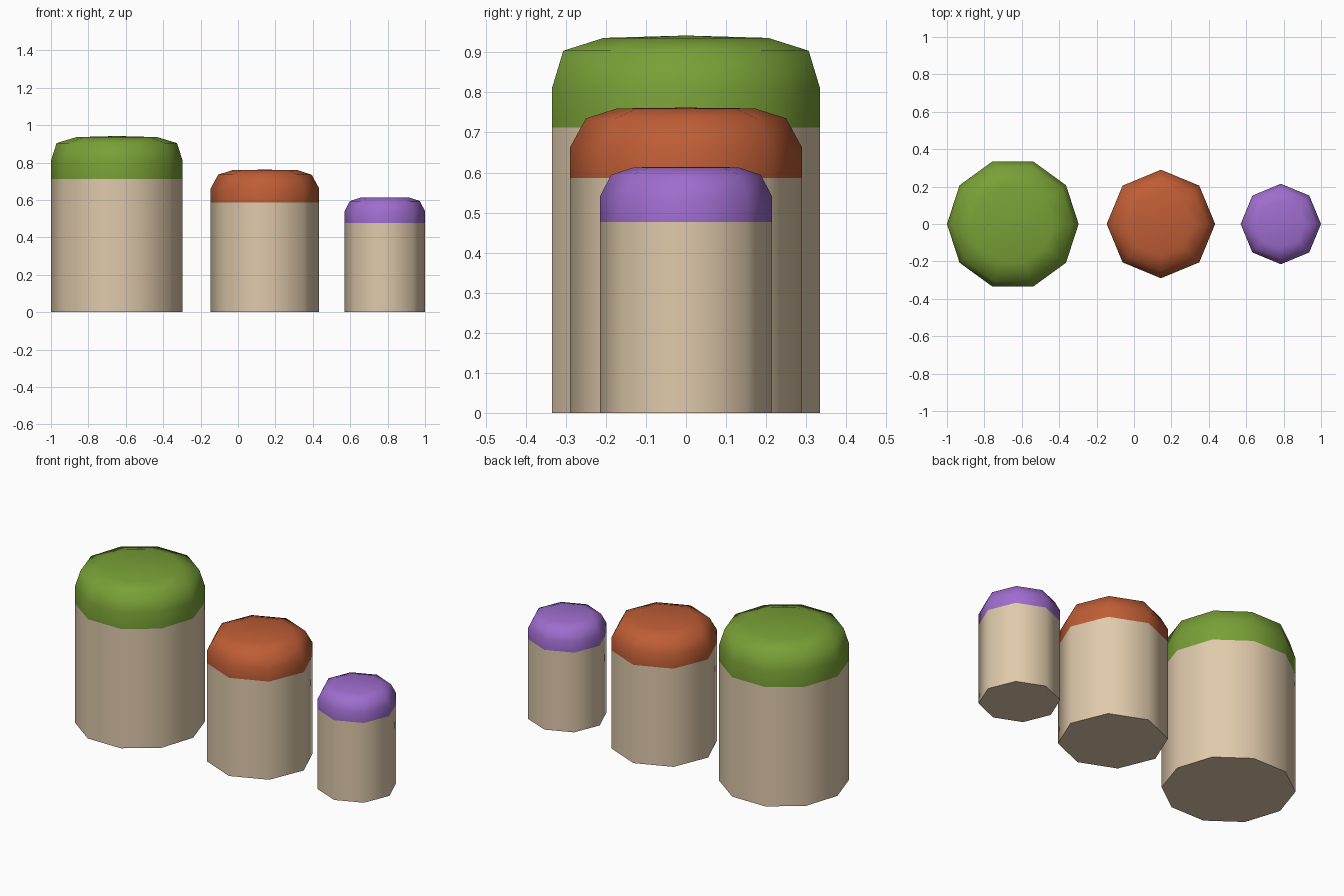
import bpy, bmesh, math

if "Cube" in bpy.data.objects:
    bpy.data.objects.remove(bpy.data.objects["Cube"])


def material(name, rgb):
    m = bpy.data.materials.new(name)
    m.diffuse_color = (*rgb, 1.0)
    m.use_nodes = True
    m.node_tree.nodes["Principled BSDF"].inputs["Base Color"].default_value = m.diffuse_color
    return m


stem_mat = material("tan", (0.74, 0.59, 0.41))


def post(name, cx, sides, seam, rings, apex, cap_mat):
    """Lathe-like faceted post: rings of (radius, z), coloured cap above the seam."""
    bm = bmesh.new()
    loops = []
    for r, z in rings:
        loops.append([bm.verts.new((cx + r * math.cos(2 * math.pi * i / sides),
                                    r * math.sin(2 * math.pi * i / sides), z))
                      for i in range(sides)])
    # side walls and rounded shoulder
    for a, b in zip(loops, loops[1:]):
        for i in range(sides):
            j = (i + 1) % sides
            bm.faces.new((a[i], a[j], b[j], b[i]))
    # flat base and slightly raised crown
    bm.faces.new(loops[0][::-1])
    tip = bm.verts.new((cx, 0, apex))
    for i in range(sides):
        bm.faces.new((loops[-1][i], loops[-1][(i + 1) % sides], tip))
    # cap colour by height
    bm.normal_update()
    for f in bm.faces:
        f.material_index = int(f.calc_center_median().z > seam)
    mesh = bpy.data.meshes.new(name)
    bm.to_mesh(mesh)
    bm.free()
    mesh.materials.append(stem_mat)
    mesh.materials.append(cap_mat)
    ob = bpy.data.objects.new(name, mesh)
    bpy.context.collection.objects.link(ob)
    bpy.ops.object.select_all(action='DESELECT')
    ob.select_set(True)
    bpy.context.view_layer.objects.active = ob
    bpy.ops.object.shade_smooth_by_angle(angle=math.radians(60))


# large green-capped post
post("large_post", -0.648, 10, 0.712,
     [(0.352, 0), (0.352, 0.712), (0.352, 0.81), (0.322, 0.904), (0.216, 0.936)],
     0.942, material("green", (0.19, 0.35, 0.037)))
# medium orange-capped post
post("medium_post", 0.144, 8, 0.586,
     [(0.29, 0), (0.29, 0.586), (0.29, 0.662), (0.25, 0.735), (0.172, 0.76)],
     0.762, material("rust orange", (0.52, 0.11, 0.036)))
# small purple-capped post
post("small_post", 0.785, 8, 0.476,
     [(0.215, 0), (0.215, 0.476), (0.215, 0.54), (0.187, 0.594), (0.13, 0.613)],
     0.614, material("purple", (0.345, 0.153, 0.62)))
